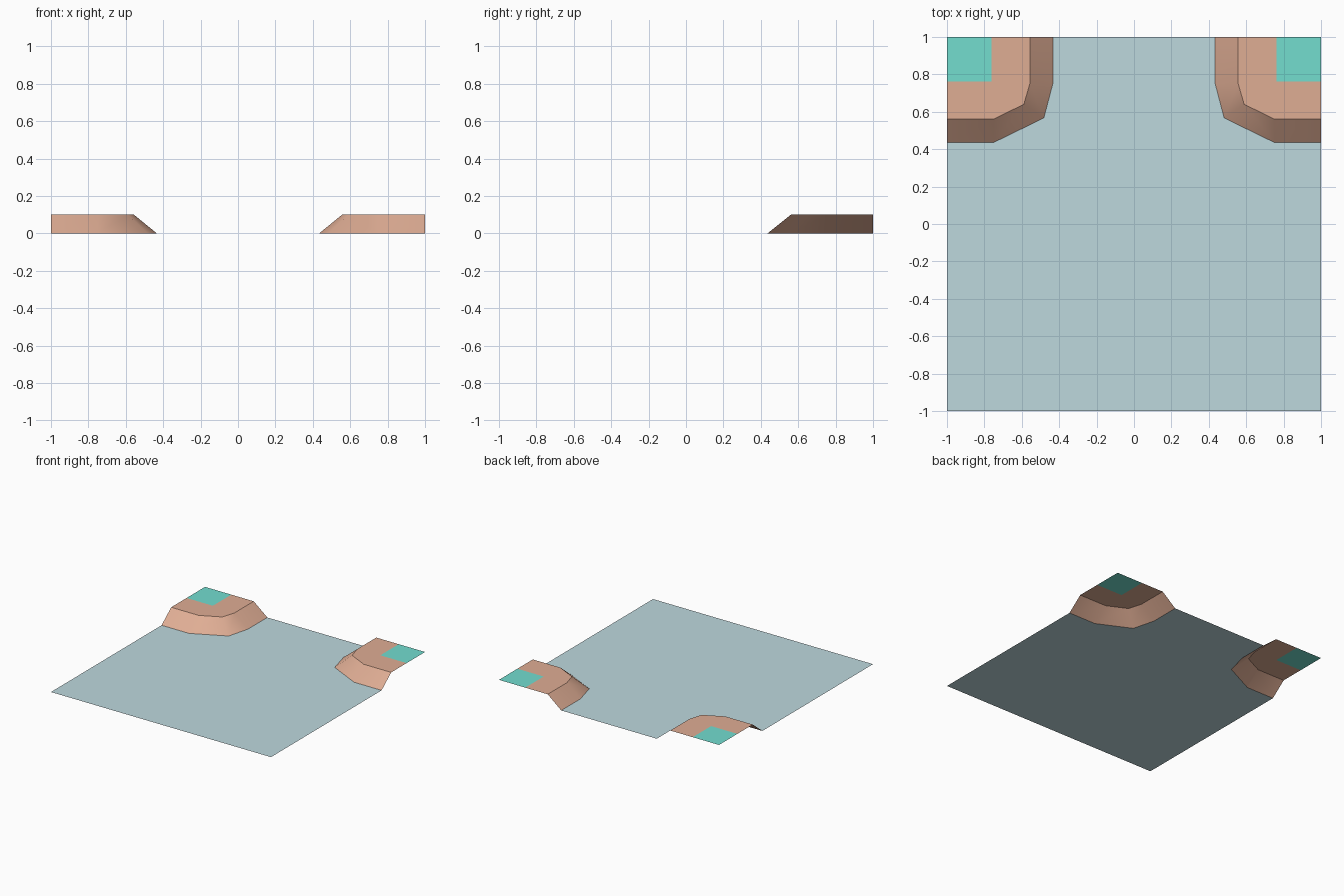
import bpy
import bmesh

cube = bpy.data.objects.get("Cube")
if cube:
    bpy.data.objects.remove(cube, do_unlink=True)


def make_material(name, srgb):
    """Flat material from 0-255 display values, stored as linear."""
    lin = [((c / 255 + 0.055) / 1.055) ** 2.4 for c in srgb] + [1.0]
    mat = bpy.data.materials.new(name)
    mat.use_nodes = True
    mat.diffuse_color = lin
    bsdf = mat.node_tree.nodes["Principled BSDF"]
    bsdf.inputs["Base Color"].default_value = lin
    bsdf.inputs["Roughness"].default_value = 1.0
    return mat


ground_mat = make_material("pale grey blue", (190, 216, 222))
earth_mat = make_material("tan earth", (223, 173, 148))
grass_mat = make_material("teal grass", (115, 221, 207))

# Corner mound: foot and rim outlines, and the grass patch corner
H = 0.10
FOOT = [(1, 0.436), (0.75, 0.436), (0.482, 0.567), (0.434, 0.75), (0.434, 1)]
RIM = [(1, 0.561), (0.75, 0.561), (0.589, 0.64), (0.557, 0.75), (0.557, 1)]
PATCH = 0.761


def build(name, faces, mats, smooth=False):
    """Mesh from (points, material index) faces, all turned upward."""
    bm = bmesh.new()
    for points, index in faces:
        face = bm.faces.new([bm.verts.new(p) for p in points])
        face.material_index = index
    bmesh.ops.remove_doubles(bm, verts=bm.verts, dist=1e-5)
    bm.normal_update()
    for face in bm.faces:
        if face.normal.z < 0:
            face.normal_flip()
    mesh = bpy.data.meshes.new(name)
    bm.to_mesh(mesh)
    bm.free()
    obj = bpy.data.objects.new(name, mesh)
    bpy.context.collection.objects.link(obj)
    for mat in mats:
        mesh.materials.append(mat)
    if smooth:
        bpy.ops.object.select_all(action='DESELECT')
        obj.select_set(True)
        bpy.context.view_layer.objects.active = obj
        bpy.ops.object.shade_smooth_by_angle(angle=0.55)
    return obj


def at(points, side, z):
    return [(x * side, y, z) for x, y in points]


# Flat ground sheet, cut away along the foot of both mounds
outline = [(-1, -1, 0), (1, -1, 0)] + at(FOOT, 1, 0) + at(FOOT[::-1], -1, 0)
build("ground", [(outline, 0)], [ground_mat])

# Sloped corner mounds, open towards the outside edges
for name, side in (("left_mound", 1), ("right_mound", -1)):
    foot, rim = at(FOOT, side, 0), at(RIM, side, H)
    faces = [([foot[i], foot[i + 1], rim[i + 1], rim[i]], 0)
             for i in range(len(foot) - 1)]
    # Earth top around the grass patch
    inner = at([(PATCH, 1), (PATCH, PATCH), (1, PATCH)], side, H)
    faces.append((rim + inner, 0))
    # Grass patch in the corner
    faces.append((inner + [(side, 1, H)], 1))
    build(name, faces, [earth_mat, grass_mat], smooth=True)
